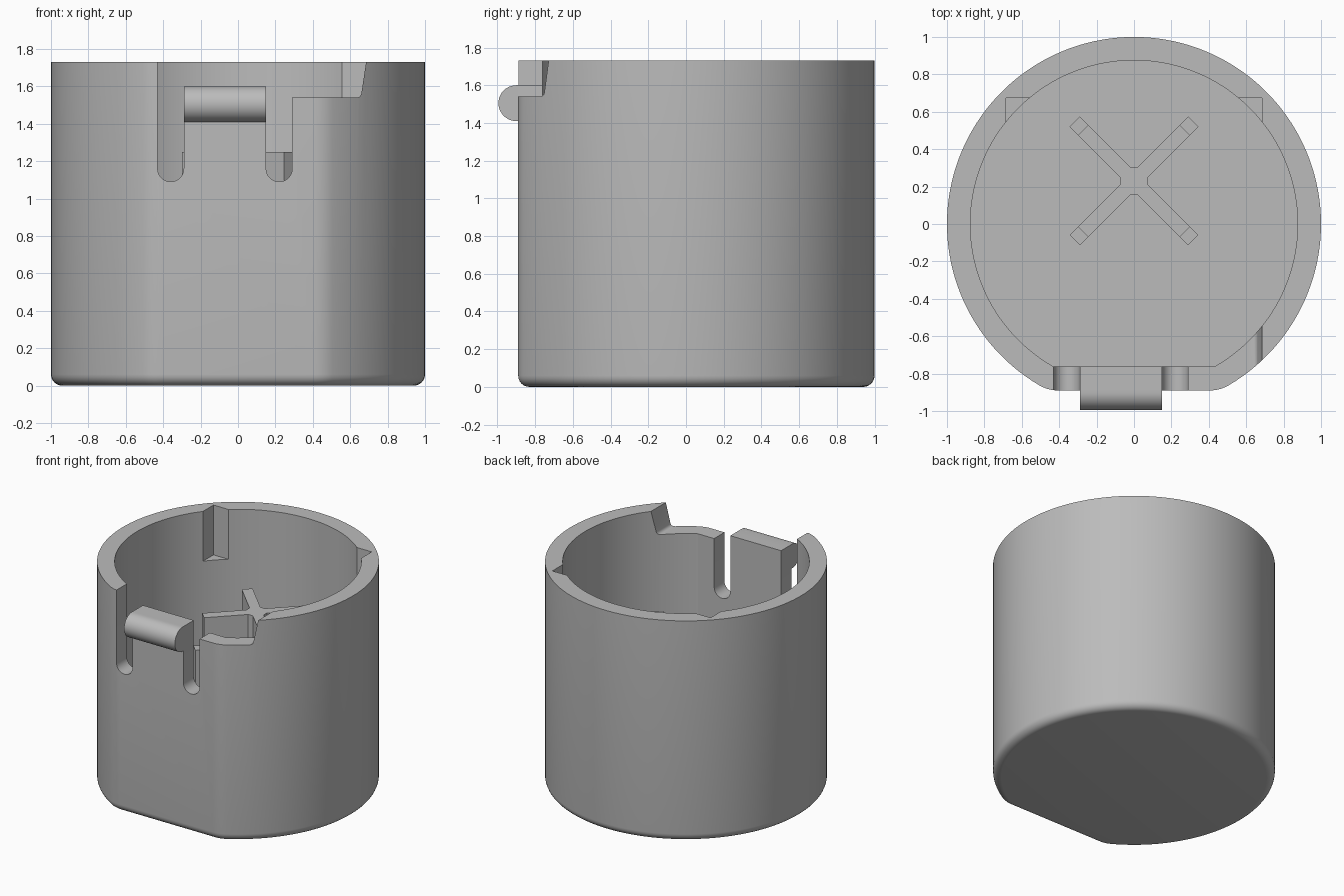
import bpy, bmesh
from math import sin, cos, pi, atan2, sqrt, radians
from mathutils import Matrix, Vector

if "Cube" in bpy.data.objects:
    bpy.data.objects.remove(bpy.data.objects["Cube"], do_unlink=True)

grey = bpy.data.materials.new("plain grey")
grey.use_nodes = True
grey.diffuse_color = (0.5, 0.5, 0.5, 1)
grey.node_tree.nodes["Principled BSDF"].inputs["Base Color"].default_value = (0.5, 0.5, 0.5, 1)


def loft(name, rings):
    """Skin a stack of equal-length point rings and cap both ends."""
    bm = bmesh.new()
    rows = [[bm.verts.new(p) for p in ring] for ring in rings]
    n = len(rows[0])
    for a, b in zip(rows, rows[1:]):
        for i in range(n):
            j = (i + 1) % n
            bm.faces.new((a[i], a[j], b[j], b[i]))
    bm.faces.new(rows[0][::-1])
    bm.faces.new(rows[-1])
    bmesh.ops.recalc_face_normals(bm, faces=bm.faces)
    mesh = bpy.data.meshes.new(name)
    bm.to_mesh(mesh)
    bm.free()
    mesh.materials.append(grey)
    ob = bpy.data.objects.new(name, mesh)
    bpy.context.collection.objects.link(ob)
    return ob


def box(name, lo, hi):
    base = [(lo[0], lo[1]), (hi[0], lo[1]), (hi[0], hi[1]), (lo[0], hi[1])]
    return loft(name, [[(x, y, z) for x, y in base] for z in (lo[2], hi[2])])


def arc(cx, cy, r, a0, a1, n):
    return [(cx + r * cos(a0 + (a1 - a0) * i / n), cy + r * sin(a0 + (a1 - a0) * i / n))
            for i in range(n + 1)]


def boolean(ob, cutter, mode):
    mod = ob.modifiers.new(mode, 'BOOLEAN')
    mod.operation, mod.solver, mod.object = mode, 'EXACT', cutter
    bpy.context.view_layer.objects.active = ob
    bpy.ops.object.modifier_apply(modifier=mod.name)
    bpy.data.objects.remove(cutter, do_unlink=True)


def smooth(ob):
    bpy.ops.object.select_all(action='DESELECT')
    ob.select_set(True)
    bpy.context.view_layer.objects.active = ob
    bpy.ops.object.shade_smooth_by_angle(angle=radians(30))


def flat_circle(radius, flat, fillet, z):
    """Circle with a flat front, its two corners rounded by the fillet."""
    cy = -flat + fillet
    cx = sqrt((radius - fillet) ** 2 - cy ** 2)
    a = atan2(cy, cx)
    pts = arc(0, 0, radius, a, pi - a, 120)
    pts += arc(-cx, cy, fillet, pi - a, 1.5 * pi, 6)[1:]
    pts += arc(cx, cy, fillet, -pi / 2, a, 6)[:-1]
    return [(x, y, z) for x, y in pts]


# Cup body with a rounded bottom edge
TOP, EDGE = 1.73, 0.06
rings = []
for i in range(7):
    t = i / 6 * pi / 2
    d = EDGE * (1 - sin(t))
    rings.append(flat_circle(1 - d, 0.89 - d, 0.2 - d, EDGE * (1 - cos(t))))
rings.append(flat_circle(1, 0.89, 0.2, TOP))
cup = loft("cup_body", rings)

# Hollow interior
boolean(cup, loft("cavity", [flat_circle(0.875, 0.762, 0.005, z) for z in (0.13, 2)]), 'DIFFERENCE')

# Front slots, lowered tab and side notch in one outline
outline = [(-0.43, 2)] + arc(-0.36, 1.16, 0.07, pi, 2 * pi, 12)
outline += [(-0.29, 1.6), (0.15, 1.6)] + arc(0.22, 1.16, 0.07, pi, 2 * pi, 12)
outline += [(0.29, 1.54)] + arc(0.635, 1.565, 0.025, -pi / 2, -0.1, 5)
outline += [(0.685, TOP), (0.69, 2)]
boolean(cup, loft("front_cut", [[(x, y, z) for x, z in outline] for y in (-1.2, -0.4)]), 'DIFFERENCE')

# Two corner recesses at the back of the rim
for s in (-1, 1):
    xs = sorted((s * 0.4, s * 0.685))
    boolean(cup, box("recess", (xs[0], 0.4, 1.34), (xs[1], 0.675, 2)), 'DIFFERENCE')
smooth(cup)

# Rounded catch on the front tab
catch = [(-0.84, 1.6)] + arc(-0.9, 1.505, 0.095, pi / 2, 1.5 * pi, 20) + [(-0.84, 1.41)]
smooth(loft("front_catch", [[(x, y, z) for y, z in catch] for x in (-0.29, 0.15)]))

# Cross-shaped post with a square hub and a low step at each arm end
post = box("cross_post", (-0.075, -0.075, 0.1), (0.075, 0.075, 1.25))
for k in range(2):
    for reach, height in ((0.385, 1.25), (0.448, 1.0)):
        arm = box("arm", (-reach, -0.039, 0.1), (reach, 0.039, height))
        arm.data.transform(Matrix.Rotation(pi / 4 + k * pi / 2, 4, 'Z'))
        boolean(post, arm, 'UNION')
post.data.transform(Matrix.Translation(Vector((0, 0.23, 0))))
